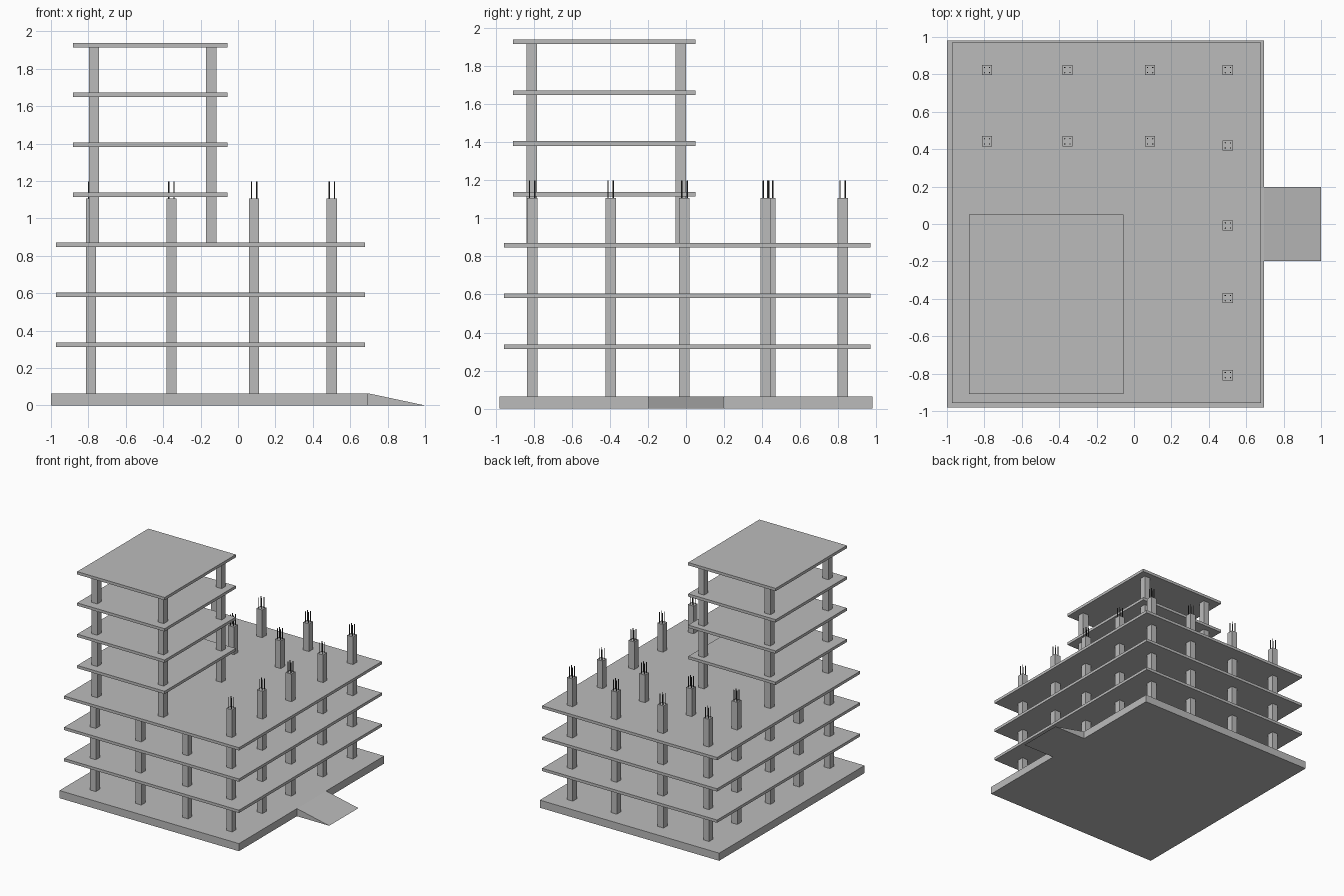
import bpy
import bmesh
from mathutils import Matrix, Vector

old = bpy.data.objects.get("Cube")
if old:
    bpy.data.objects.remove(old, do_unlink=True)


def material(name, value):
    mat = bpy.data.materials.new(name)
    mat.use_nodes = True
    colour = (value, value, value, 1)
    mat.diffuse_color = colour
    mat.node_tree.nodes["Principled BSDF"].inputs["Base Color"].default_value = colour
    return mat


concrete = material("concrete grey", 0.5)
steel = material("dark steel", 0.05)


def finish(bm, name, mat):
    bmesh.ops.recalc_face_normals(bm, faces=bm.faces)
    mesh = bpy.data.meshes.new(name)
    bm.to_mesh(mesh)
    bm.free()
    mesh.materials.append(mat)
    obj = bpy.data.objects.new(name, mesh)
    bpy.context.collection.objects.link(obj)
    return obj


def box(name, x, y, z):
    """Box spanning the given (low, high) ranges."""
    bm = bmesh.new()
    low, high = Vector((x[0], y[0], z[0])), Vector((x[1], y[1], z[1]))
    place = Matrix.Translation((low + high) / 2) @ Matrix.Diagonal((*(high - low), 1))
    bmesh.ops.create_cube(bm, size=1, matrix=place)
    return finish(bm, name, concrete)


HALF = 0.0275       # half width of a column
THICK = 0.024       # slab thickness
STOREY = 0.267      # floor to floor
FIRST = 0.337       # top of the lowest slab
BASE_TOP = 0.065
DECK_TOP = FIRST + 2 * STOREY
STUB_TOP = 1.107
ROOF_TOP = FIRST + 6 * STOREY


def column(name, x, y, low, high):
    box(name, (x - HALF, x + HALF), (y - HALF, y + HALF), (low, high))


def rebar(name, x, y):
    """Four thin rods standing out of a column top."""
    bm = bmesh.new()
    for dx in (-0.014, 0.014):
        for dy in (-0.014, 0.014):
            top = 1.198
            place = Matrix.Translation((x + dx, y + dy, (top + STUB_TOP) / 2 - 0.005))
            bmesh.ops.create_cone(bm, cap_ends=True, segments=6, radius1=0.0035,
                                  radius2=0.0035, depth=top - STUB_TOP + 0.01, matrix=place)
    finish(bm, name, steel)


# Foundation and entrance ramp
box("foundation", (-1, 0.695), (-0.98, 0.98), (0, BASE_TOP))
bm = bmesh.new()
side = [bm.verts.new(p) for p in ((0.695, -0.197, 0), (1, -0.197, 0), (0.695, -0.197, BASE_TOP))]
wedge = bmesh.ops.extrude_face_region(bm, geom=[bm.faces.new(side)])
bmesh.ops.translate(bm, vec=(0, 0.394, 0),
                    verts=[v for v in wedge["geom"] if isinstance(v, bmesh.types.BMVert)])
finish(bm, "ramp", concrete)

# Floor slabs: three wide ones, then four for the tower
for level in range(7):
    top = FIRST + level * STOREY
    if level < 3:
        box(f"floor_slab_{level + 1}", (-0.973, 0.679), (-0.957, 0.97), (top - THICK, top))
    else:
        box(f"tower_slab_{level - 2}", (-0.882, -0.056), (-0.91, 0.05), (top - THICK, top))

# Column grid: the back rows and right row rise past the deck with bare rods
for i, x in enumerate((-0.786, -0.356, 0.086, 0.502)):
    for j, y in enumerate((-0.808, -0.396, -0.008, 0.442, 0.823)):
        if i == 3 and j == 3:
            y = 0.42
        unfinished = i == 3 or j >= 3
        top = STUB_TOP if unfinished else DECK_TOP - THICK
        column(f"column_{i + 1}_{j + 1}", x, y, BASE_TOP, top)
        if unfinished:
            rebar(f"rebar_{i + 1}_{j + 1}", x, y)

# Tower columns
for i, x in enumerate((-0.77, -0.143)):
    for j, y in enumerate((-0.81, -0.028)):
        column(f"tower_column_{i + 1}_{j + 1}", x, y, DECK_TOP, ROOF_TOP - THICK)
